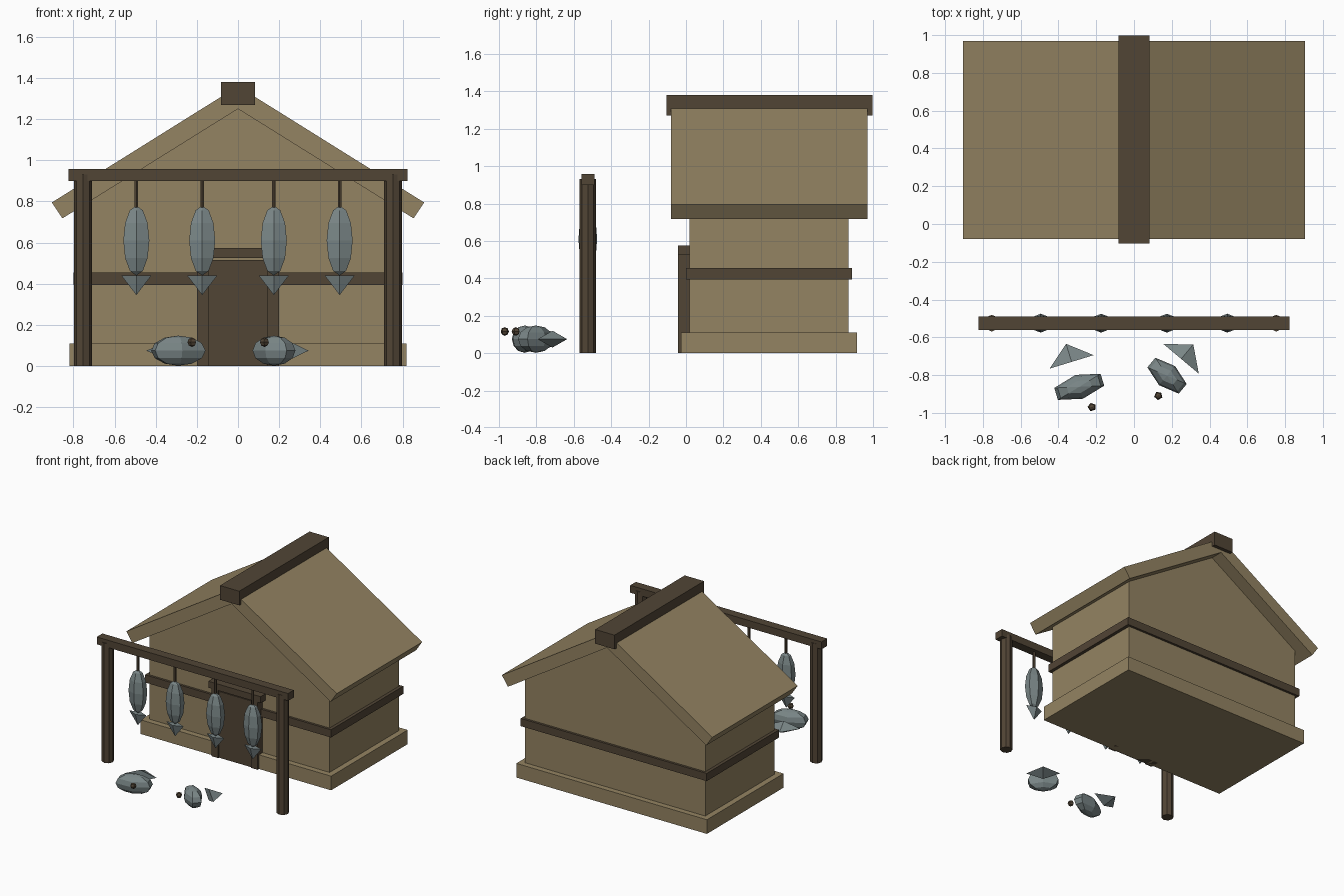
import bpy, bmesh, math
from mathutils import Matrix, Vector

if "Cube" in bpy.data.objects:
    bpy.data.objects.remove(bpy.data.objects["Cube"])


def material(name, rgb):
    m = bpy.data.materials.new(name)
    m.diffuse_color = (*rgb, 1)
    m.use_nodes = True
    m.node_tree.nodes["Principled BSDF"].inputs["Base Color"].default_value = m.diffuse_color
    return m


TAN = material("tan wood", (0.295, 0.228, 0.122))
DARK = material("dark timber", (0.083, 0.059, 0.036))
FISH = material("grey fish", (0.195, 0.24, 0.243))


def finish(name, bm, mat, matrix=Matrix()):
    bmesh.ops.recalc_face_normals(bm, faces=bm.faces)
    me = bpy.data.meshes.new(name)
    bm.to_mesh(me)
    bm.free()
    me.materials.append(mat)
    ob = bpy.data.objects.new(name, me)
    ob.matrix_world = matrix
    bpy.context.collection.objects.link(ob)
    return ob


def box(name, x0, x1, y0, y1, z0, z1, mat):
    bm = bmesh.new()
    size = Matrix.Diagonal((x1 - x0, y1 - y0, z1 - z0, 1))
    mid = Matrix.Translation(((x0 + x1) / 2, (y0 + y1) / 2, (z0 + z1) / 2))
    bmesh.ops.create_cube(bm, size=1, matrix=mid @ size)
    return finish(name, bm, mat)


def prism(name, profile, y0, y1, mat):
    """Extrude an (x, z) outline along y."""
    bm = bmesh.new()
    face = bm.faces.new([bm.verts.new((x, y0, z)) for x, z in profile])
    ext = bmesh.ops.extrude_face_region(bm, geom=[face])["geom"]
    moved = [v for v in ext if isinstance(v, bmesh.types.BMVert)]
    bmesh.ops.translate(bm, verts=moved, vec=(0, y1 - y0, 0))
    return finish(name, bm, mat)


def rod(name, x, y, z0, z1, r, sides, mat):
    bm = bmesh.new()
    bmesh.ops.create_cone(bm, cap_ends=True, segments=sides, radius1=r, radius2=r, depth=z1 - z0)
    return finish(name, bm, mat, Matrix.Translation((x, y, (z0 + z1) / 2)))


def ball(name, radii, mat, matrix, seg=6, rings=6):
    bm = bmesh.new()
    bmesh.ops.create_uvsphere(bm, u_segments=seg, v_segments=rings, radius=1)
    bmesh.ops.scale(bm, vec=radii, verts=bm.verts)
    return finish(name, bm, mat, matrix)


def tail(name, half_w, half_t, length, matrix):
    """Flattened four-sided cone: base at the origin, tip along local +z."""
    bm = bmesh.new()
    bmesh.ops.create_cone(bm, cap_ends=True, segments=4, radius1=1, radius2=0, depth=1)
    bmesh.ops.translate(bm, verts=bm.verts, vec=(0, 0, 0.5))
    # put the base corners on the local axes
    if abs(bm.verts[:][0].co.x * bm.verts[:][0].co.y) > 0.1:
        bmesh.ops.rotate(bm, verts=bm.verts, matrix=Matrix.Rotation(math.pi / 4, 3, 'Z'))
    bmesh.ops.scale(bm, vec=(half_w, half_t, length), verts=bm.verts)
    return finish(name, bm, FISH, matrix)


# House body
box("plinth", -0.82, 0.82, -0.027, 0.914, 0, 0.11, TAN)
box("walls", -0.775, 0.775, 0.018, 0.87, 0.1, 0.75, TAN)
box("wall_band", -0.80, 0.80, 0.0, 0.888, 0.395, 0.455, DARK)
prism("gable", [(-0.775, 0.75), (0.775, 0.75), (0.775, 0.775), (0, 1.26), (-0.775, 0.775)],
      0.018, 0.87, TAN)

# Roof slabs and ridge beam
prism("roof", [(-0.905, 0.795), (0, 1.36), (0.905, 0.795), (0.853, 0.718), (0, 1.25),
               (-0.853, 0.718)], -0.08, 0.97, TAN)
box("ridge_beam", -0.083, 0.083, -0.103, 0.997, 1.27, 1.38, DARK)

# Door and its frame
box("door", -0.145, 0.145, -0.034, 0.03, 0, 0.515, DARK)
for side, s in (("left", -1), ("right", 1)):
    xs = sorted((s * 0.14, s * 0.2))
    box(side + "_door_jamb", *xs, -0.043, 0.03, 0, 0.525, DARK)
box("door_lintel", -0.225, 0.225, -0.043, 0.02, 0.525, 0.575, DARK)

# Drying rack
RACK_Y = -0.525
for side, x in (("left", -0.753), ("right", 0.753)):
    rod(side + "_rack_post", x, RACK_Y, 0, 0.93, 0.044, 8, DARK)
box("rack_beam", -0.823, 0.823, RACK_Y - 0.035, RACK_Y + 0.035, 0.9, 0.957, DARK)

# Hanging fish
for i, x in enumerate((-0.494, -0.174, 0.174, 0.494), 1):
    rod(f"fish_{i}_string", x, RACK_Y, 0.755, 0.92, 0.01, 6, DARK)
    ball(f"fish_{i}_body", (0.073, 0.05, 0.17), FISH, Matrix.Translation((x, RACK_Y, 0.61)))
    tail(f"fish_{i}_tail", 0.073, 0.03, 0.095,
         Matrix.Translation((x, RACK_Y, 0.44)) @ Matrix.Rotation(math.pi, 4, 'X'))

# Fish lying on the ground, with loose tail and eye
for name, x, y, angle, length, tail_off, eye_off in (
        ("left_ground_fish", -0.29, -0.862, 17, 0.148, 0.138, -0.122),
        ("right_ground_fish", 0.175, -0.803, -40, 0.125, 0.116, -0.111)):
    place = Matrix.Translation((x, y, 0.075)) @ Matrix.Rotation(math.radians(angle), 4, 'Z')
    ball(name + "_body", (length, 0.066, 0.073), FISH, place)
    tail(name + "_tail", 0.122, 0.045, 0.1,
         place @ Matrix.Translation((0, tail_off, 0)) @ Matrix.Rotation(-math.pi / 2, 4, 'X'))
    ball(name + "_eye", (0.023,) * 3, DARK,
         place @ Matrix.Translation((0.033, eye_off, 0.041)), 5, 4)
